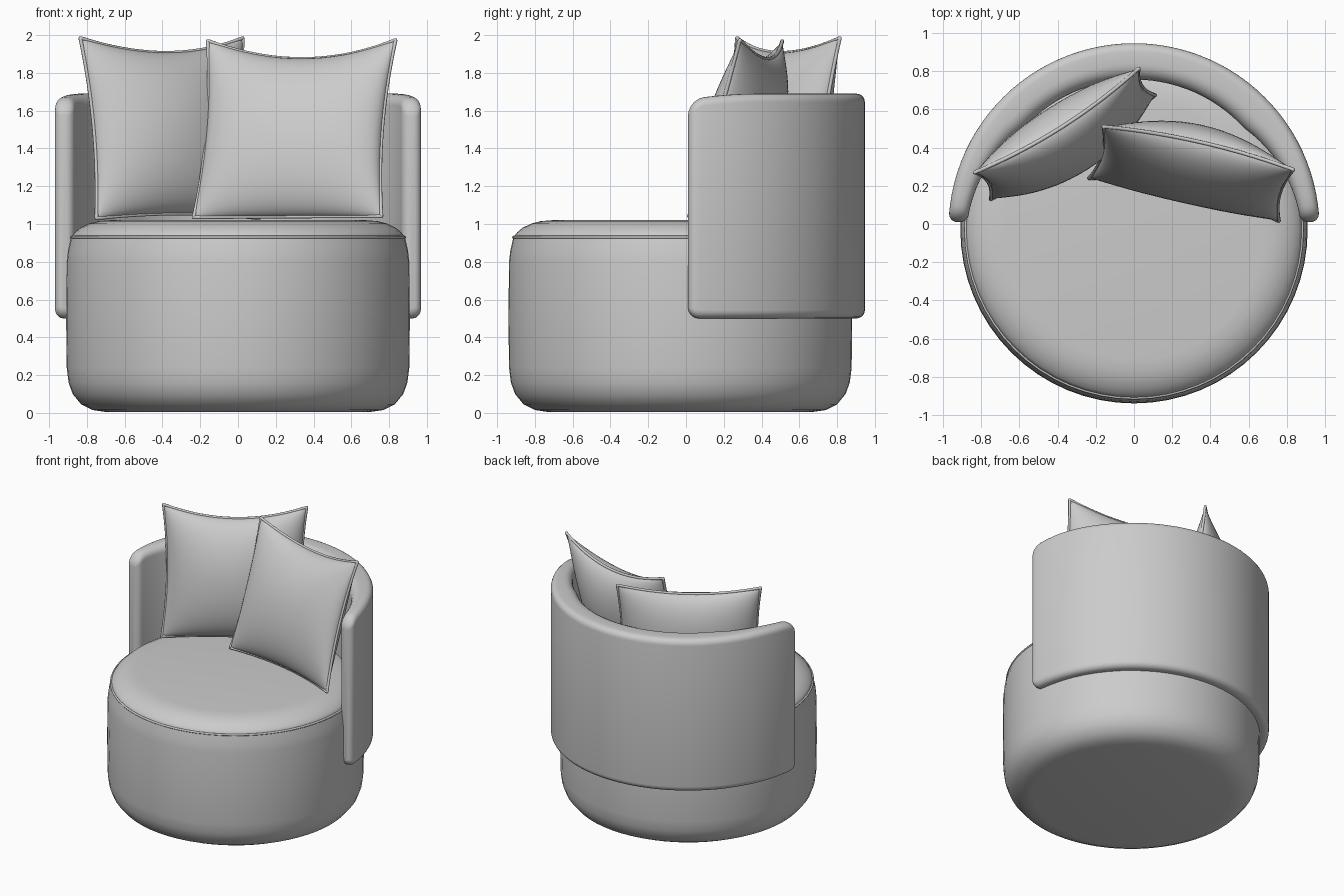
import bpy, bmesh, math
from mathutils import Vector

if "Cube" in bpy.data.objects:
    bpy.data.objects.remove(bpy.data.objects["Cube"])

fabric = bpy.data.materials.new("grey_fabric")
fabric.diffuse_color = (0.6, 0.6, 0.6, 1)
fabric.use_nodes = True
fabric.node_tree.nodes["Principled BSDF"].inputs["Base Color"].default_value = fabric.diffuse_color


def finish(name, bm, angle=50):
    bmesh.ops.remove_doubles(bm, verts=bm.verts, dist=0.0005)
    bmesh.ops.recalc_face_normals(bm, faces=bm.faces)
    mesh = bpy.data.meshes.new(name)
    bm.to_mesh(mesh)
    bm.free()
    mesh.materials.append(fabric)
    obj = bpy.data.objects.new(name, mesh)
    bpy.context.collection.objects.link(obj)
    bpy.ops.object.select_all(action='DESELECT')
    obj.select_set(True)
    bpy.context.view_layer.objects.active = obj
    bpy.ops.object.shade_smooth_by_angle(angle=math.radians(angle))
    return obj


def loft(bm, rings, close_rings=False):
    """Skin a list of closed point rings; cap the ends unless they join up."""
    vs = [[bm.verts.new(p) for p in ring] for ring in rings]
    n = len(vs[0])
    for a, b in zip(vs, vs[1:]):
        for i in range(n):
            j = (i + 1) % n
            bm.faces.new((a[i], a[j], b[j], b[i]))
    if not close_rings:
        bm.faces.new(vs[0])
        bm.faces.new(vs[-1][::-1])


def lathe(name, profile, cy, seg=64):
    bm = bmesh.new()
    loft(bm, [[(r * math.cos(2 * math.pi * i / seg),
                cy + r * math.sin(2 * math.pi * i / seg), z)
               for i in range(seg)] for r, z in profile])
    return finish(name, bm)


def piping(name, points, radius):
    cu = bpy.data.curves.new(name, 'CURVE')
    cu.dimensions = '3D'
    cu.bevel_depth = radius
    cu.bevel_resolution = 2
    sp = cu.splines.new('POLY')
    sp.points.add(len(points) - 1)
    for p, co in zip(sp.points, points):
        p.co = (*co, 1)
    sp.use_cyclic_u = True
    cu.materials.append(fabric)
    obj = bpy.data.objects.new(name, cu)
    bpy.context.collection.objects.link(obj)


# Round drum base and its domed seat
CY = -0.03
lathe("base", [(0.70, 0.005), (0.77, 0.015), (0.83, 0.045), (0.875, 0.10),
               (0.897, 0.16), (0.907, 0.24), (0.91, 0.5), (0.907, 0.80),
               (0.90, 0.86), (0.885, 0.925)], CY)
lathe("seat", [(0.875, 0.90), (0.88, 0.935), (0.865, 0.955), (0.835, 0.98),
               (0.79, 1.002), (0.74, 1.015), (0.68, 1.02)], CY)
piping("seat_piping", [(0.882 * math.cos(t * math.pi / 32),
                        CY + 0.882 * math.sin(t * math.pi / 32), 0.93)
                       for t in range(64)], 0.008)


# Wrapped backrest: rounded section swept along an arc, thinner at the ends
def rounding(d, c):
    return c - math.sqrt(c * c - (c - d) ** 2) if d < c else 0


def back_section(ang, d):
    cap = rounding(d, 0.042)
    thick = 0.10 + 0.09 * min(1, d / 0.65) ** 1.3
    ro, ri = 0.972 - cap, 0.972 - thick + cap
    z0 = 0.5 + rounding(d, 0.06)
    z1 = 1.69 - rounding(d, 0.09) - 0.03 * max(0, 1 - d / 0.4) ** 2
    w = ro - ri
    r_out, r_in = min(0.045, w * 0.45), min(0.08, w * 0.45)
    ring = []
    corners = [(ro - r_out, z0 + r_out, r_out, -90), (ro - r_out, z1 - r_out, r_out, 0),
               (ri + r_in, z1 - r_in, r_in, 90), (ri + r_in, z0 + r_in, r_in, 180)]
    for r, z, rad, start in corners:
        for k in range(6):
            a = math.radians(start + 18 * k)
            rr = r + rad * math.cos(a)
            ring.append((rr * math.cos(ang), -0.025 + rr * math.sin(ang),
                         z + rad * math.sin(a)))
    return ring


A0, R = math.radians(2.2), 0.93
total = (math.pi - 2 * A0) * R
near = [0.0005, 0.004, 0.011, 0.022, 0.034, 0.046, 0.062, 0.085]
mid = [0.085 + (total - 0.17) * k / 48 for k in range(1, 48)]
stations = near + mid + [total - d for d in reversed(near)]
bm = bmesh.new()
loft(bm, [back_section(A0 + s / R, min(s, total - s)) for s in stations])
finish("backrest", bm)


# Scatter cushions: pinched square outline, puffed on both sides, piped seam
def cushion(name, top_left, top_right, bottom_left, thick, bow, n=28):
    tl, tr, bl = Vector(top_left), Vector(top_right), Vector(bottom_left)
    ex, ez = (tr - tl).normalized(), (tl - bl).normalized()
    ey = ez.cross(ex).normalized()
    w, h = (tr - tl).length / 2, (tl - bl).length / 2
    centre = (tr + bl) / 2

    def point(u, v, side):
        eu, ev = max(0, 1 - u * u), max(0, 1 - v * v)
        x = u * (w - 0.035 * ev)
        z = v * (h - (0.085 if v > 0 else 0.02) * eu)
        y = bow * eu + side * thick * (eu * ev) ** 0.55
        return centre + ex * x + ez * z + ey * y

    t = [math.sin(math.pi * (i / n - 0.5)) for i in range(n + 1)]
    bm = bmesh.new()
    for side in (-1, 1):
        g = [[bm.verts.new(point(u, v, side)) for v in t] for u in t]
        for i in range(n):
            for j in range(n):
                bm.faces.new((g[i][j], g[i + 1][j], g[i + 1][j + 1], g[i][j + 1]))
    finish(name, bm, 70)
    rim = ([point(u, -1, 0) for u in t[:-1]] + [point(1, v, 0) for v in t[:-1]] +
           [point(u, 1, 0) for u in t[:0:-1]] + [point(-1, v, 0) for v in t[:0:-1]])
    piping(name + "_piping", rim, 0.01)


cushion("left_cushion", (-0.835, 0.27, 1.985), (0.025, 0.815, 1.985),
        (-0.75, 0.13, 1.03), 0.18, -0.03)
cushion("right_cushion", (-0.16, 0.51, 1.97), (0.835, 0.285, 1.975),
        (-0.235, 0.24, 1.035), 0.18, 0.06)
